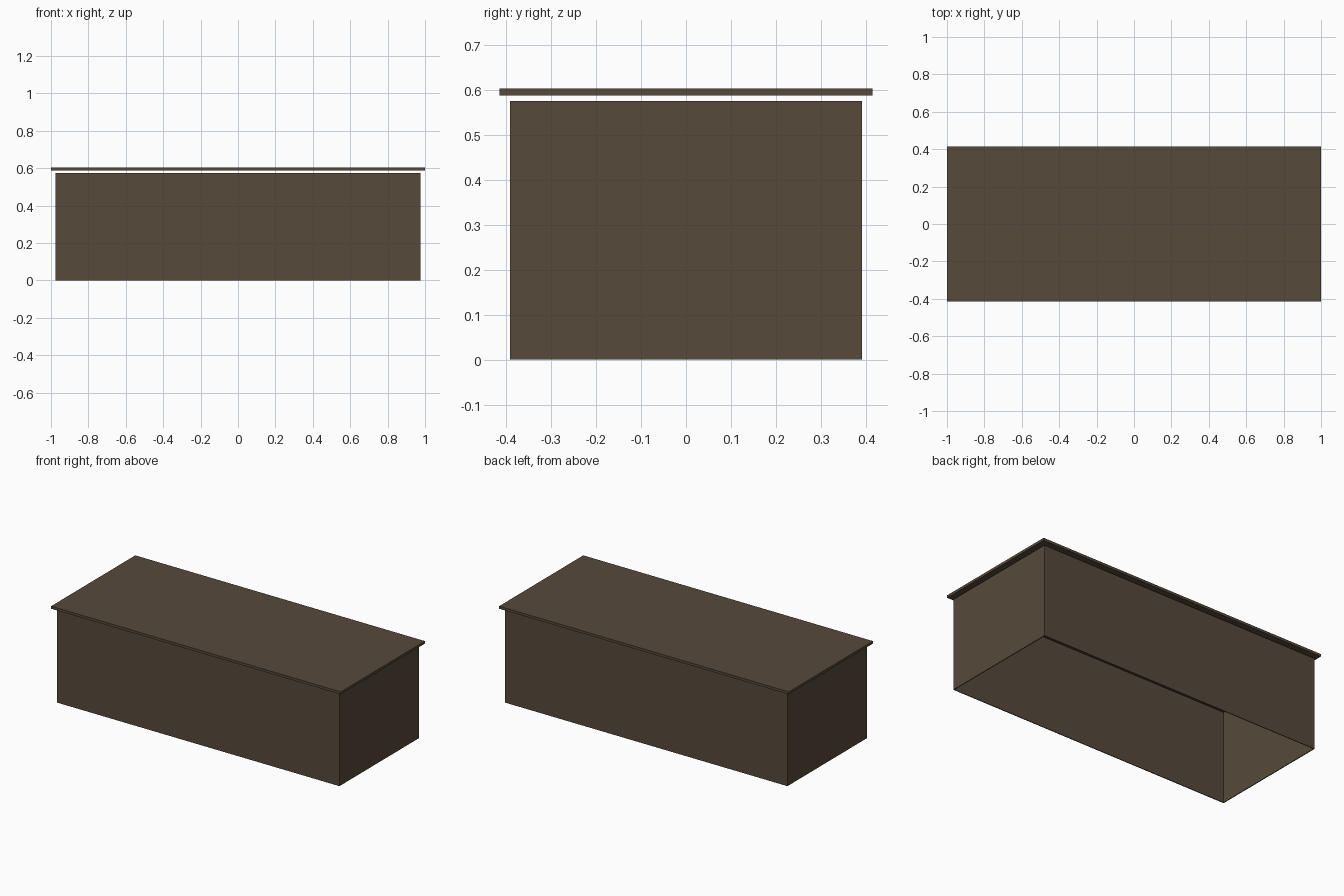
import bpy

if "Cube" in bpy.data.objects:
    bpy.data.objects.remove(bpy.data.objects["Cube"])

mat = bpy.data.materials.new("dark_brown")
mat.diffuse_color = (0.093, 0.067, 0.043, 1)
mat.use_nodes = True
mat.node_tree.nodes["Principled BSDF"].inputs["Base Color"].default_value = mat.diffuse_color


def box(name, size, center):
    """Axis-aligned box given by full size and centre."""
    bpy.ops.mesh.primitive_cube_add(size=1, location=center)
    o = bpy.context.object
    o.name = name
    o.scale = size
    bpy.ops.object.transform_apply(location=False, rotation=False, scale=True)
    o.data.materials.append(mat)
    return o


HX, HY, H, T = 0.975, 0.392, 0.576, 0.005  # half extents, wall height, thickness

# long panels run the full width
for name, s in (("front_panel", -1), ("back_panel", 1)):
    box(name, (2 * HX, T, H), (0, s * (HY - T / 2), H / 2))

# end panels fit between the long panels
for name, s in (("left_panel", -1), ("right_panel", 1)):
    box(name, (T, 2 * (HY - T), H), (s * (HX - T / 2), 0, H / 2))

# overhanging top, floating slightly above the open-bottomed walls
box("top_board", (2.0, 0.83, 0.016), (0, 0, 0.596))
